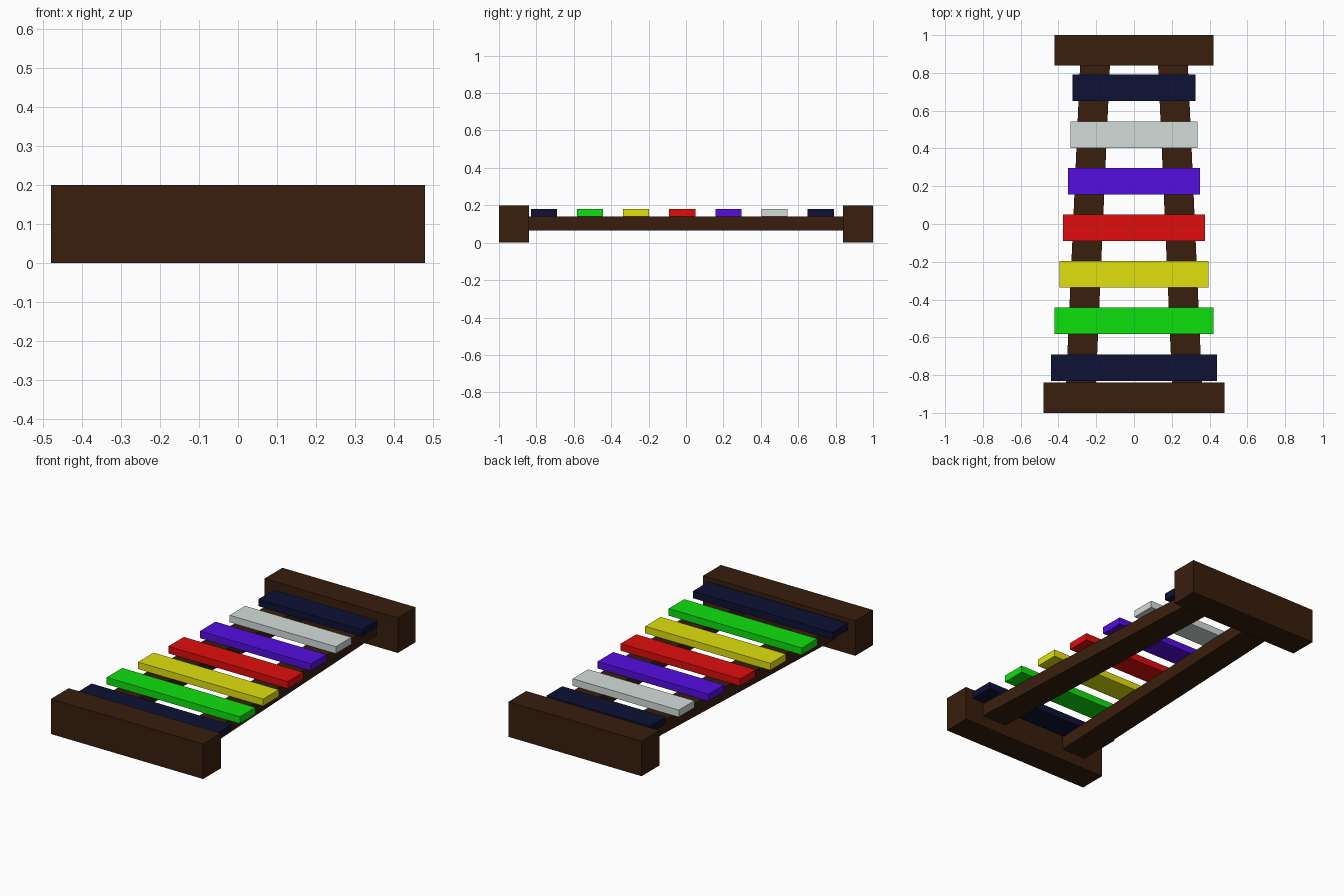
import bpy

if "Cube" in bpy.data.objects:
    bpy.data.objects.remove(bpy.data.objects["Cube"])


def material(name, rgb):
    m = bpy.data.materials.new(name)
    m.diffuse_color = (*rgb, 1)
    m.use_nodes = True
    m.node_tree.nodes["Principled BSDF"].inputs["Base Color"].default_value = m.diffuse_color
    return m


def prism(name, outline, z0, z1, mat):
    """Extrude a four-point plan outline (counter-clockwise) from z0 to z1."""
    verts = [(x, y, z) for z in (z0, z1) for x, y in outline]
    faces = [(3, 2, 1, 0), (4, 5, 6, 7)]
    faces += [(i, (i + 1) % 4, (i + 1) % 4 + 4, i + 4) for i in range(4)]
    mesh = bpy.data.meshes.new(name)
    mesh.from_pydata(verts, [], faces)
    mesh.materials.append(mat)
    obj = bpy.data.objects.new(name, mesh)
    bpy.context.collection.objects.link(obj)
    return obj


def box(name, half_x, y0, y1, z0, z1, mat):
    outline = [(-half_x, y0), (half_x, y0), (half_x, y1), (-half_x, y1)]
    return prism(name, outline, z0, z1, mat)


wood = material("dark_wood", (0.04, 0.013, 0.004))
navy = material("navy", (0.004, 0.006, 0.035))
green = material("green", (0.004, 0.75, 0.004))
yellow = material("yellow", (0.75, 0.75, 0.004))
red = material("red", (0.75, 0.004, 0.004))
purple = material("purple", (0.09, 0.004, 0.75))
silver = material("silver", (0.65, 0.72, 0.69))

# End blocks
box("front_block", 0.48, -1.0, -0.84, 0, 0.2, wood)
box("back_block", 0.42, 0.84, 1.0, 0, 0.2, wood)

# Converging rails, mirrored across x
rails = prism("rails", [(0.202, -0.85), (0.36, -0.85), (0.285, 0.85), (0.127, 0.85)],
              0.065, 0.14, wood)
rails.modifiers.new("mirror", 'MIRROR')

# Tone bars, long to short from front to back
bars = [(0.44, navy), (0.42, green), (0.395, yellow), (0.377, red),
        (0.35, purple), (0.335, silver), (0.326, navy)]
for i, (half, mat) in enumerate(bars):
    y = -0.76 + i * 0.2467
    box(f"tone_bar_{i + 1}", half, y - 0.07, y + 0.07, 0.14, 0.18, mat)
